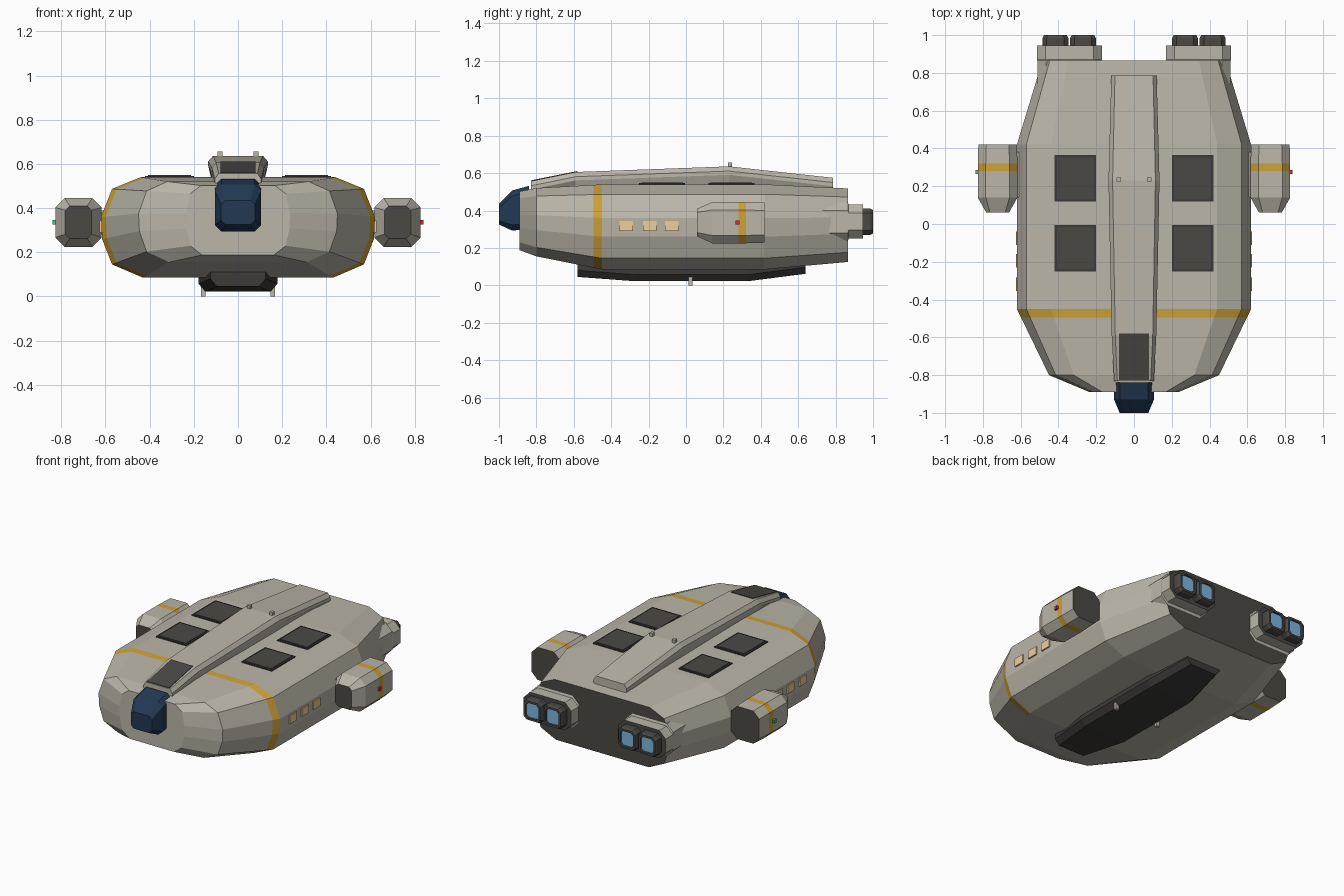
import bpy, bmesh

if "Cube" in bpy.data.objects:
    bpy.data.objects.remove(bpy.data.objects["Cube"])


def material(name, rgb):
    m = bpy.data.materials.new(name)
    m.diffuse_color = (*rgb, 1)
    m.use_nodes = True
    m.node_tree.nodes["Principled BSDF"].inputs["Base Color"].default_value = m.diffuse_color
    return m


HULL = material("hull_paint", (0.50, 0.47, 0.40))
DARK = material("dark_metal", (0.07, 0.066, 0.058))
KEEL = material("keel_metal", (0.045, 0.043, 0.04))
GOLD = material("stripe_paint", (0.62, 0.36, 0.04))
NAVY = material("canopy_glass", (0.015, 0.04, 0.085))
GLOW = material("engine_glow", (0.2, 0.47, 0.75))
WARM = material("window_light", (0.85, 0.62, 0.32))
RED = material("red_light", (0.7, 0.02, 0.02))
GREEN = material("green_light", (0.05, 0.6, 0.2))


def loft(name, sections, mats, pick=None, cx=0):
    """Skin (y, [(x, z), ...]) rings; pick(band, side) gives material index, band -1/-2 are the end caps."""
    bm = bmesh.new()
    rings = [[bm.verts.new((x + cx, y, z)) for x, z in pts] for y, pts in sections]
    n = len(rings[0])
    pick = pick or (lambda band, side: 0)
    for b, (r, s) in enumerate(zip(rings, rings[1:])):
        for i in range(n):
            j = (i + 1) % n
            bm.faces.new((r[i], r[j], s[j], s[i])).material_index = pick(b, i)
    bm.faces.new(rings[0]).material_index = pick(-1, 0)
    bm.faces.new(rings[-1]).material_index = pick(-2, 0)
    bmesh.ops.recalc_face_normals(bm, faces=bm.faces)
    me = bpy.data.meshes.new(name)
    bm.to_mesh(me)
    bm.free()
    for m in mats:
        me.materials.append(m)
    ob = bpy.data.objects.new(name, me)
    bpy.context.collection.objects.link(ob)
    return ob


def mirror_ring(half):
    return half + [(-x, z) for x, z in reversed(half)]


def chamfer(hx, z0, z1, c):
    return mirror_ring([(hx - c, z1), (hx, z1 - c), (hx, z0 + c), (hx - c, z0)])


def box(name, x, y, z, mat):
    ring = [(x[0], z[0]), (x[1], z[0]), (x[1], z[1]), (x[0], z[1])]
    return loft(name, [(y[0], ring), (y[1], ring)], [mat])


# Main hull: one faceted profile scaled along its length, with a painted band
PROFILE = [(0.44, 0.54), (0.57, 0.487), (0.62, 0.36), (0.615, 0.26), (0.57, 0.145), (0.43, 0.085)]


def hull_ring(w, z0, z1):
    return mirror_ring([(x * w / 0.62, z0 + (z - 0.085) * (z1 - z0) / 0.455) for x, z in PROFILE])


def hull_mat(band, side):
    if band == -2:
        return 2
    return 1 if band == 2 and side != 5 else 0


loft("hull", [(-0.89, hull_ring(0.235, 0.188, 0.502)),
              (-0.80, hull_ring(0.45, 0.155, 0.52)),
              (-0.495, hull_ring(0.598, 0.094, 0.537)),
              (-0.45, hull_ring(0.62, 0.085, 0.54)),
              (0.42, hull_ring(0.62, 0.085, 0.54)),
              (0.865, hull_ring(0.485, 0.125, 0.518))],
     [HULL, GOLD, DARK], hull_mat)


# Raised spine along the top
def spine_ring(w, zt):
    return mirror_ring([(w * 0.84, zt), (w, zt - 0.025), (w, zt - 0.045), (w * 0.78, 0.5)])


SPINE = [(-0.83, 0.105, 0.557), (-0.59, 0.118, 0.606), (0.23, 0.135, 0.636), (0.785, 0.12, 0.575)]
loft("spine", [(y, spine_ring(w, z)) for y, w, z in SPINE], [HULL])
loft("spine_front_panel", [(y, [(-0.08, z - 0.02), (0.08, z - 0.02), (0.08, z), (-0.08, z)])
                           for y, z in ((-0.826, 0.562), (-0.58, 0.611))], [DARK])

# Cockpit canopy on the nose
loft("canopy", [(-0.84, chamfer(0.105, 0.30, 0.532, 0.03)),
                (-0.93, chamfer(0.105, 0.293, 0.507, 0.03)),
                (-1.0, chamfer(0.076, 0.325, 0.435, 0.02))], [NAVY])

# Belly keel with sloped ends
loft("keel", [(y, mirror_ring([(w, 0.115), (w, zb + 0.035), (w - 0.03, zb)]))
              for y, w, zb in ((-0.58, 0.125, 0.045), (-0.27, 0.178, 0.022),
                               (0.33, 0.178, 0.022), (0.64, 0.125, 0.062))], [KEEL])


def span(side, a, b):
    return (a, b) if side > 0 else (-b, -a)


for side, tag in ((1, "right"), (-1, "left")):
    # Side pod with stripe and dark ends
    full = chamfer(0.105, 0.225, 0.445, 0.042)
    loft(f"pod_{tag}", [(0.06, chamfer(0.06, 0.262, 0.41, 0.02)), (0.14, full), (0.28, full),
                        (0.32, full), (0.42, chamfer(0.102, 0.228, 0.442, 0.042))],
         [HULL, GOLD, DARK], lambda b, i: 2 if b < 0 else (1 if b == 2 else 0), side * 0.722)
    box(f"pod_strut_{tag}", span(side, 0.58, 0.65), (0.14, 0.38), (0.28, 0.39), HULL)
    box(f"nav_light_{tag}", span(side, 0.815, 0.84), (0.265, 0.287), (0.325, 0.347),
        RED if side > 0 else GREEN)

    # Engine block with two nozzles
    eng = [(0.70, chamfer(0.17, 0.235, 0.445, 0.045)), (0.865, chamfer(0.17, 0.235, 0.445, 0.045)),
           (0.87, chamfer(0.172, 0.25, 0.432, 0.045)), (0.945, chamfer(0.172, 0.25, 0.432, 0.045))]
    loft(f"engine_block_{tag}", eng, [HULL, DARK], lambda b, i: 1 if b == -2 else 0, side * 0.342)
    for k, cx in enumerate((0.27, 0.416)):
        noz = [(0.93, chamfer(0.068, 0.27, 0.41, 0.022)), (0.985, chamfer(0.068, 0.27, 0.41, 0.022)),
               (1.0, chamfer(0.06, 0.278, 0.402, 0.02)), (1.0, chamfer(0.047, 0.291, 0.389, 0.016)),
               (0.99, chamfer(0.045, 0.293, 0.387, 0.015))]
        loft(f"nozzle_{tag}_{k}", noz, [DARK, GLOW], lambda b, i: 1 if b == -2 else 0, side * cx)

    # Cabin windows
    for k, y in enumerate((-0.32, -0.195, -0.075)):
        box(f"window_{tag}_{k}", span(side, 0.60, 0.626), (y - 0.036, y + 0.036), (0.29, 0.343), WARM)

    # Roof hatches: rim plus inset panel
    for k, y in enumerate((-0.128, 0.242)):
        box(f"hatch_rim_{tag}_{k}", span(side, 0.2, 0.42), (y - 0.123, y + 0.123), (0.52, 0.546), KEEL)
        box(f"hatch_panel_{tag}_{k}", span(side, 0.212, 0.408), (y - 0.111, y + 0.111), (0.53, 0.55), DARK)

    # Small antenna pins above and below
    box(f"top_pin_{tag}", span(side, 0.07, 0.092), (0.225, 0.247), (0.61, 0.656), HULL)
    box(f"belly_pin_{tag}", span(side, 0.146, 0.168), (0.014, 0.036), (0.0, 0.06), HULL)
